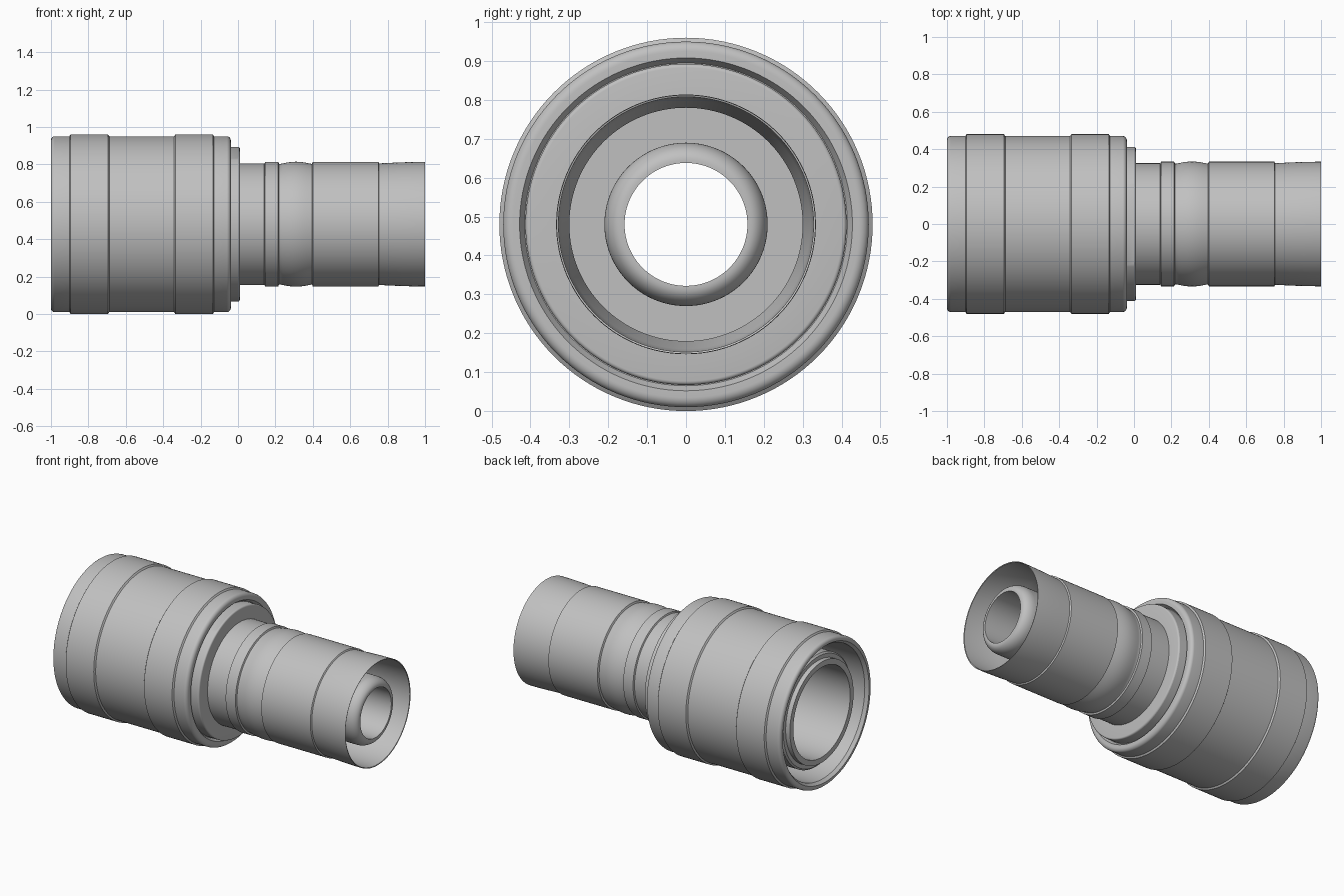
import bpy, bmesh, math
from mathutils import Vector

if "Cube" in bpy.data.objects:
    bpy.data.objects.remove(bpy.data.objects["Cube"])

AXIS_Z = 0.48
SEGMENTS = 128

grey = bpy.data.materials.new("satin grey")
grey.use_nodes = True
grey.diffuse_color = (0.53, 0.53, 0.53, 1)
grey.node_tree.nodes["Principled BSDF"].inputs["Base Color"].default_value = grey.diffuse_color


def lathe(name, profile):
    """Revolve a closed (x, radius) outline about the long axis."""
    bm = bmesh.new()
    rings = []
    for x, r in profile:
        rings.append([bm.verts.new((x, r * math.sin(a), AXIS_Z + r * math.cos(a)))
                      for a in (i * math.tau / SEGMENTS for i in range(SEGMENTS))])
    for a, b in zip(rings, rings[1:] + rings[:1]):
        for i in range(SEGMENTS):
            j = (i + 1) % SEGMENTS
            bm.faces.new((a[i], a[j], b[j], b[i]))
    bmesh.ops.recalc_face_normals(bm, faces=bm.faces)
    mesh = bpy.data.meshes.new(name)
    bm.to_mesh(mesh)
    bm.free()
    mesh.materials.append(grey)
    obj = bpy.data.objects.new(name, mesh)
    bpy.context.collection.objects.link(obj)
    bpy.ops.object.select_all(action="DESELECT")
    obj.select_set(True)
    bpy.context.view_layer.objects.active = obj
    bpy.ops.object.shade_smooth_by_angle(angle=math.radians(30))
    return obj


def arc(cx, cr, rx, rr, start, end, steps=8):
    """Elliptical arc of (x, radius) points, angles in degrees."""
    angles = [math.radians(start + (end - start) * i / steps) for i in range(steps + 1)]
    return [(cx + rx * math.cos(a), cr + rr * math.sin(a)) for a in angles]


def band(start, end, low=0.47, high=0.48, slope=0.007):
    """Raised grip band with bevelled edges."""
    return [(start - slope, low), (start, high), (end, high), (end + slope, low)]


# Coupling sleeve with two raised bands and rounded ends
sleeve = (arc(-0.98, 0.45, 0.02, 0.02, 180, 90)
          + band(-0.895, -0.695) + band(-0.335, -0.135)
          + arc(-0.06, 0.445, 0.022, 0.025, 90, 0)
          + [(-0.038, 0.428), (-0.06, 0.415), (-0.06, 0.36),
             (-0.6, 0.36), (-0.6, 0.425), (-0.98, 0.425), (-1.0, 0.44)])
lathe("coupling_sleeve", sleeve)

# Collar at the front of the sleeve
collar = [(-0.1, 0.3), (-0.1, 0.413), (0.0, 0.413)] + \
    arc(0.0, 0.403, 0.01, 0.01, 90, 0, 4) + [(0.01, 0.3)]
lathe("front_collar", collar)

# Inner socket at the open end of the sleeve
socket = [(-0.97, 0.29), (-0.97, 0.325), (-0.94, 0.325), (-0.94, 0.35),
          (-0.93, 0.36), (-0.2, 0.36), (-0.05, 0.36), (-0.05, 0.158),
          (-0.3, 0.158), (-0.3, 0.29)]
lathe("inner_socket", socket)

# Thin tail tube with a ridge, a rounded swelling and a flared mouth
swelling = [(0.225 + 0.17 * t, 0.322 + 0.012 * math.sin(math.pi * t))
            for t in (i / 12 for i in range(13))]
flare = [(0.755 + 0.245 * t, 0.325 + 0.008 * math.sin(math.pi * t / 2))
         for t in (i / 8 for i in range(9))]
tube = ([(0.0, 0.325), (0.14, 0.325)] + band(0.145, 0.215, 0.323, 0.333, 0.004)
        + swelling + [(0.4, 0.333), (0.75, 0.333)] + flare
        + [(0.998, 0.328), (0.755, 0.32), (0.7, 0.3), (0.2, 0.3),
           (0.2, 0.18), (0.0, 0.18)])
lathe("tail_tube", tube)

# Hollow nozzle inside the tail tube, with a rounded tip
nozzle = ([(-0.05, 0.158), (-0.05, 0.21), (0.92, 0.21)]
          + arc(0.92, 0.165, 0.065, 0.045, 90, 0, 10) + [(0.985, 0.158)])
lathe("inner_nozzle", nozzle)
